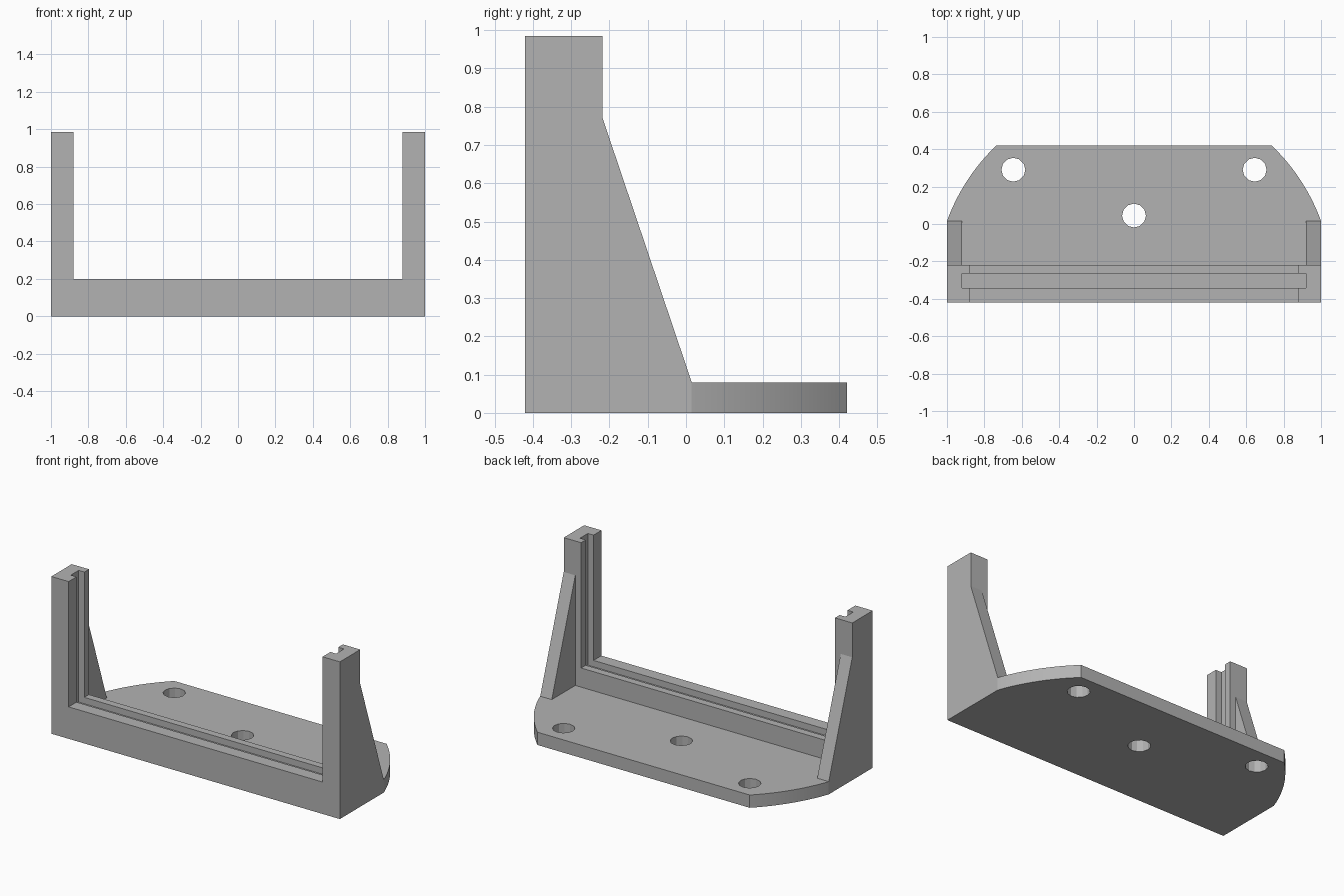
import bpy, bmesh, math
from mathutils import Matrix, Vector

if "Cube" in bpy.data.objects:
    bpy.data.objects.remove(bpy.data.objects["Cube"], do_unlink=True)

grey = bpy.data.materials.new("plain grey")
grey.use_nodes = True
grey.diffuse_color = (0.45, 0.45, 0.45, 1)
grey.node_tree.nodes["Principled BSDF"].inputs["Base Color"].default_value = grey.diffuse_color

FRONT, BACK = -0.42, 0.42
FRAME_BACK = -0.218
PLATE_TOP, SILL_TOP, POST_TOP = 0.08, 0.20, 0.985
POST_IN, SLOT_IN = 0.88, 0.92
GUSSET_END = 0.015


def prism(name, points, offset):
    """Closed solid made by extruding a planar outline along offset."""
    bm = bmesh.new()
    face = bm.faces.new([bm.verts.new(p) for p in points])
    ext = bmesh.ops.extrude_face_region(bm, geom=[face])
    moved = [g for g in ext["geom"] if isinstance(g, bmesh.types.BMVert)]
    bmesh.ops.translate(bm, verts=moved, vec=Vector(offset))
    bmesh.ops.recalc_face_normals(bm, faces=bm.faces)
    mesh = bpy.data.meshes.new(name)
    bm.to_mesh(mesh)
    bm.free()
    mesh.materials.append(grey)
    obj = bpy.data.objects.new(name, mesh)
    bpy.context.collection.objects.link(obj)
    return obj


def cut(target, cutter):
    """Subtract the cutter, then remove it."""
    mod = target.modifiers.new("cut", "BOOLEAN")
    mod.operation, mod.solver, mod.object = "DIFFERENCE", "EXACT", cutter
    bpy.ops.object.select_all(action="DESELECT")
    bpy.context.view_layer.objects.active = target
    target.select_set(True)
    bpy.ops.object.modifier_apply(modifier=mod.name)
    bpy.data.objects.remove(cutter, do_unlink=True)


def mirrored(half):
    """Half outline on +x followed by its mirror image."""
    return half + [(-x, y, z) for x, y, z in reversed(half)]


# U-shaped frame: sill and two posts
frame = prism("frame", mirrored([
    (POST_IN, FRONT, SILL_TOP), (POST_IN, FRONT, POST_TOP),
    (1, FRONT, POST_TOP), (1, FRONT, 0)]), (0, FRAME_BACK - FRONT, 0))

# Panel slot running down both posts and along the sill
slot = prism("slot_cutter", mirrored([
    (SLOT_IN, -0.342, SILL_TOP - 0.04), (SLOT_IN, -0.342, 1.2)]), (0, 0.078, 0))
cut(frame, slot)

# Base plate with curved rear corners
centre_y, radius = -0.35, 1.065
a0 = math.asin((GUSSET_END - centre_y) / radius)
a1 = math.asin((BACK - centre_y) / radius)
steps = 12
arc = [(radius * math.cos(a), centre_y + radius * math.sin(a), 0)
       for a in (a0 + (a1 - a0) * i / steps for i in range(steps + 1))]
arc[0] = (1, GUSSET_END, 0)
plate = prism("base_plate", mirrored([(1, FRAME_BACK, 0)] + arc), (0, 0, PLATE_TOP))

# Screw holes
for x, y in ((-0.645, 0.29), (0.645, 0.29), (0, 0.045)):
    ring = [(x + 0.064 * math.cos(math.tau * i / 12),
             y + 0.064 * math.sin(math.tau * i / 12), -0.1) for i in range(12)]
    cut(plate, prism("hole_cutter", ring, (0, 0, 0.4)))

# Sloped gussets bracing the posts
for side, name in ((1, "left_gusset"), (-1, "right_gusset")):
    prism(name, [(side, FRAME_BACK, PLATE_TOP), (side, GUSSET_END, PLATE_TOP),
                 (side, FRAME_BACK, 0.77)], (side * (SLOT_IN - 1), 0, 0))

# Smooth the curved plate edge, keep corners and hole facets sharp
bpy.ops.object.select_all(action="DESELECT")
bpy.context.view_layer.objects.active = plate
plate.select_set(True)
bpy.ops.object.shade_smooth_by_angle(angle=math.radians(15))
